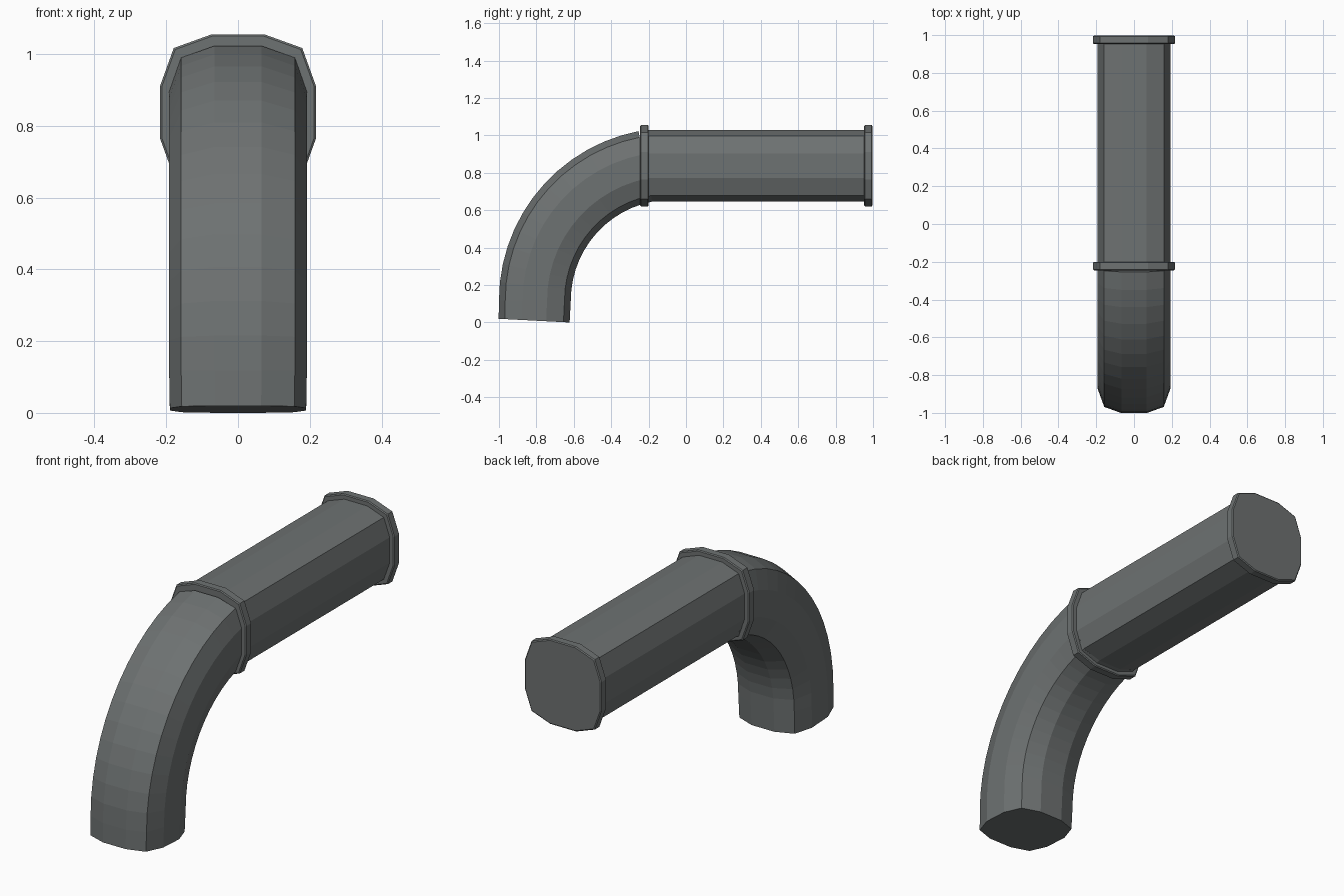
import bpy, bmesh, math

if "Cube" in bpy.data.objects:
    bpy.data.objects.remove(bpy.data.objects["Cube"])

metal = bpy.data.materials.new("dark grey metal")
metal.diffuse_color = (0.155, 0.168, 0.168, 1)
metal.use_nodes = True
metal.node_tree.nodes["Principled BSDF"].inputs["Base Color"].default_value = metal.diffuse_color

AXIS_Z = 0.838


def section(half):
    """Twelve-sided rounded-square outline with the given half width."""
    a, b = half * 0.34, half * 0.825
    quarter = [(a, half), (b, b), (half, a)]
    pts = []
    for k in range(4):
        c, s = [(1, 0), (0, -1), (-1, 0), (0, 1)][k]
        pts += [(c * u - s * v, s * u + c * v) for u, v in quarter]
    return pts


def sweep(name, rings):
    """Skin rings of (y, z, outward angle, half width) with capped ends."""
    bm = bmesh.new()
    loops = []
    for y, z, ang, half in rings:
        loops.append([bm.verts.new((u, y + v * math.cos(ang), z + v * math.sin(ang)))
                      for u, v in section(half)])
    for l0, l1 in zip(loops, loops[1:]):
        for i in range(12):
            j = (i + 1) % 12
            bm.faces.new((l0[i], l0[j], l1[j], l1[i]))
    bm.faces.new(loops[0])
    bm.faces.new(loops[-1])
    bmesh.ops.recalc_face_normals(bm, faces=bm.faces)
    me = bpy.data.meshes.new(name)
    bm.to_mesh(me)
    bm.free()
    me.materials.append(metal)
    ob = bpy.data.objects.new(name, me)
    bpy.context.collection.objects.link(ob)


UP = math.pi / 2

# straight horizontal pipe
sweep("straight_pipe", [(-0.22, AXIS_Z, UP, 0.192), (0.98, AXIS_Z, UP, 0.192)])

# curved elbow, ending in a slightly tilted mouth
cy, cz, R = -0.078, 0.118, 0.73
rings = [(-0.812, 0.01, math.pi - 0.052, 0.19)]
start, end, n = math.radians(180), math.radians(101), 13
for i in range(n + 1):
    t = start + (end - start) * i / n
    rings.append((cy + R * math.cos(t), cz + R * math.sin(t), t, 0.192))
sweep("elbow_pipe", rings)

# raised collars with a fine chamfer
for name, y0, y1 in (("joint_collar", -0.245, -0.2), ("end_collar", 0.953, 0.997)):
    sweep(name, [(y0, AXIS_Z, UP, 0.212), (y0 + 0.004, AXIS_Z, UP, 0.217),
                 (y1 - 0.004, AXIS_Z, UP, 0.217), (y1, AXIS_Z, UP, 0.212)])
